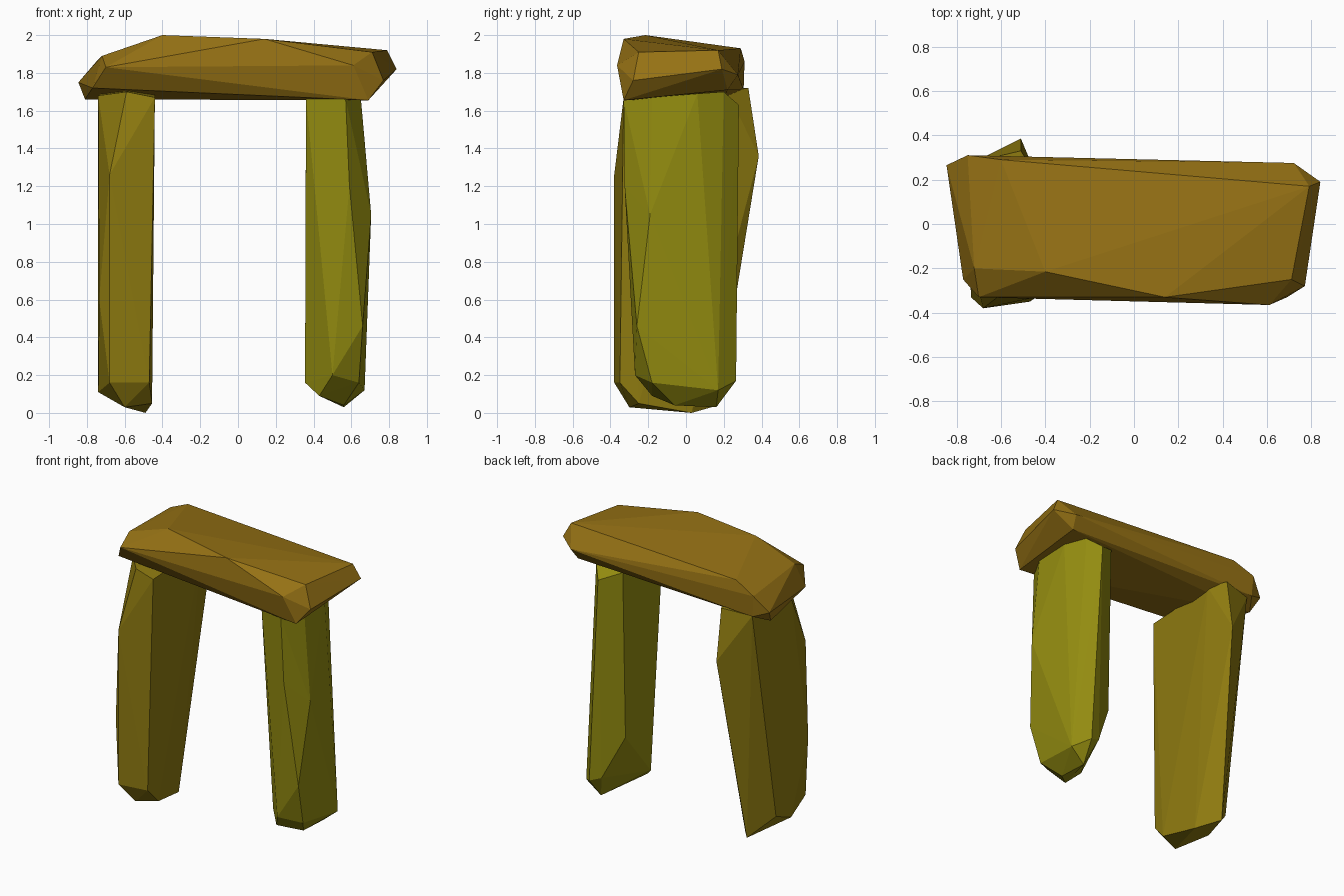
import bpy, bmesh


def stone(name, color, corners):
    """Rough-hewn block: the faceted hull of its chipped corners."""
    bm = bmesh.new()
    for co in corners:
        bm.verts.new(co)
    bmesh.ops.convex_hull(bm, input=bm.verts[:])
    loose = [v for v in bm.verts if not v.link_faces]
    bmesh.ops.delete(bm, geom=loose, context='VERTS')
    bmesh.ops.recalc_face_normals(bm, faces=bm.faces[:])
    me = bpy.data.meshes.new(name)
    bm.to_mesh(me)
    bm.free()
    ob = bpy.data.objects.new(name, me)
    bpy.context.collection.objects.link(ob)
    mat = bpy.data.materials.new(name + "_color")
    mat.diffuse_color = (*color, 1)
    me.materials.append(mat)
    return ob


# Left upright: leans back, widest at the rear near the top
stone("left_upright", (0.27, 0.195, 0.005), [
    (-0.60, -0.30, 0.03), (-0.49, 0.03, 0.0), (-0.455, -0.25, 0.05),
    (-0.60, 0.17, 0.04), (-0.74, -0.13, 0.11), (-0.68, -0.38, 0.16),
    (-0.47, -0.35, 0.16), (-0.74, 0.04, 0.18), (-0.735, -0.33, 0.60),
    (-0.68, -0.38, 1.26), (-0.51, 0.385, 1.36),
    (-0.74, -0.13, 1.68), (-0.59, -0.31, 1.70), (-0.44, -0.33, 1.67),
    (-0.44, 0.22, 1.70), (-0.51, 0.33, 1.72), (-0.72, 0.28, 1.70),
])

# Right upright: bulges outward at mid height
stone("right_upright", (0.29, 0.26, 0.005), [
    (0.56, 0.16, 0.03), (0.56, -0.06, 0.04), (0.43, -0.18, 0.09),
    (0.355, -0.11, 0.16), (0.50, -0.27, 0.20), (0.64, -0.18, 0.16),
    (0.67, 0.17, 0.12), (0.58, 0.265, 0.17), (0.50, 0.24, 0.20),
    (0.36, 0.17, 0.50), (0.66, -0.26, 0.46),
    (0.705, -0.19, 1.05), (0.59, -0.325, 1.20),
    (0.36, -0.25, 1.67), (0.57, -0.33, 1.66), (0.65, -0.18, 1.67),
    (0.64, 0.06, 1.69), (0.57, 0.20, 1.70), (0.50, 0.28, 1.63),
    (0.36, 0.20, 1.69),
])

# Lintel: twisted underside with a domed top
stone("lintel", (0.30, 0.165, 0.007), [
    (-0.40, -0.215, 2.0), (0.14, -0.33, 1.98), (0.79, 0.17, 1.92),
    (0.84, 0.19, 1.82), (0.61, -0.365, 1.84), (0.71, -0.25, 1.91),
    (0.77, -0.28, 1.76), (0.72, 0.275, 1.79), (-0.70, -0.33, 1.83),
    (-0.72, -0.20, 1.89), (-0.60, 0.29, 1.93), (-0.75, 0.31, 1.86),
    (-0.845, 0.265, 1.75), (-0.77, -0.25, 1.72),
    (-0.81, 0.20, 1.66), (-0.74, 0.305, 1.71),
    (0.69, -0.33, 1.655), (0.70, 0.22, 1.71),
])
